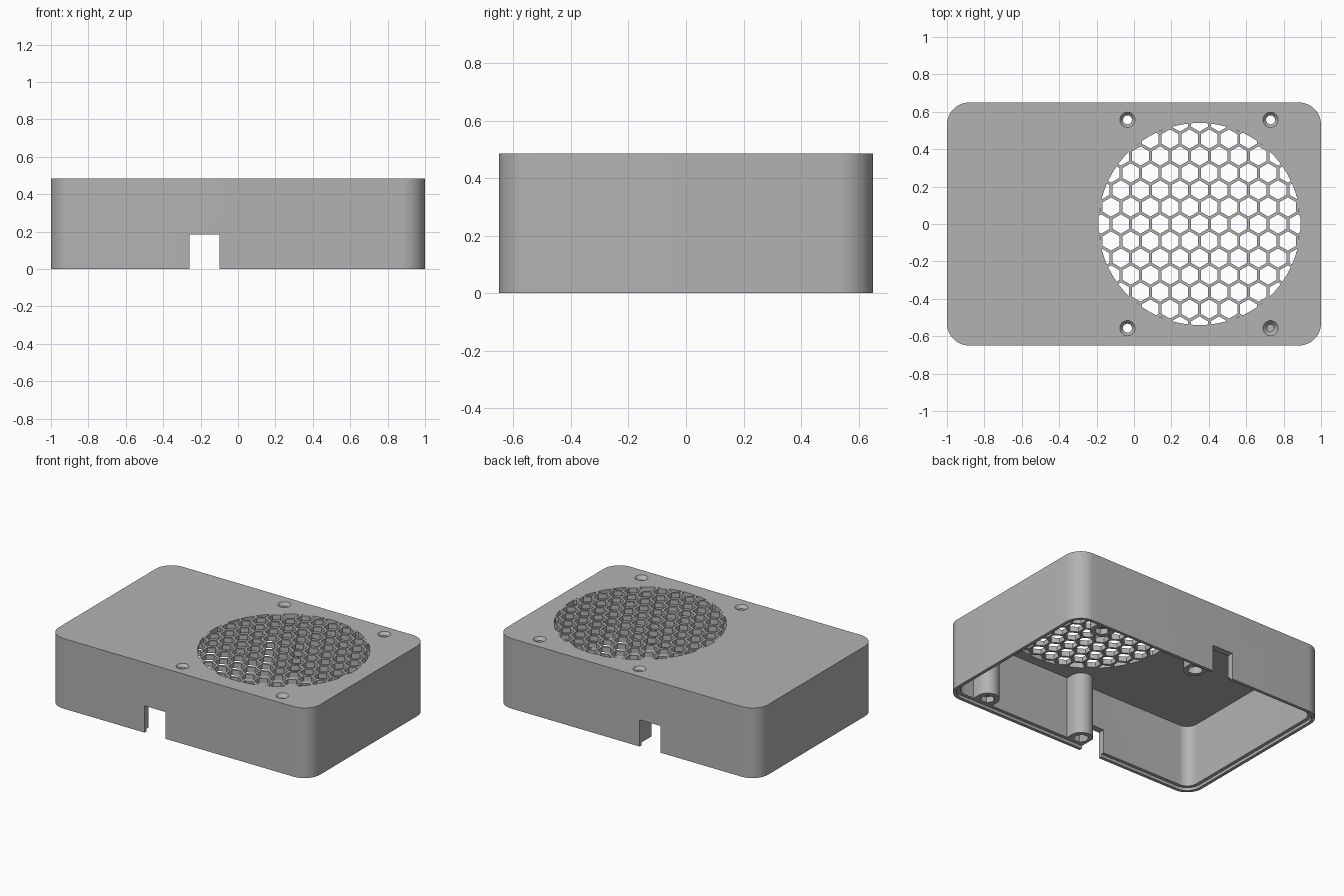
import bpy, bmesh, math
from mathutils import Matrix

if "Cube" in bpy.data.objects:
    bpy.data.objects.remove(bpy.data.objects["Cube"], do_unlink=True)

HX, HY, TOP = 1.0, 0.65, 0.485
CORNER, WALL, CEILING = 0.12, 0.045, 0.45
GRILLE_X, GRILLE_R = 0.35, 0.54

grey = bpy.data.materials.new("plain_grey")
grey.use_nodes = True
grey.diffuse_color = (0.45, 0.45, 0.45, 1)
grey.node_tree.nodes["Principled BSDF"].inputs["Base Color"].default_value = grey.diffuse_color


def finish(name, bm):
    mesh = bpy.data.meshes.new(name)
    bmesh.ops.recalc_face_normals(bm, faces=bm.faces)
    bm.to_mesh(mesh)
    bm.free()
    mesh.materials.append(grey)
    ob = bpy.data.objects.new(name, mesh)
    bpy.context.collection.objects.link(ob)
    return ob


def add_prism(bm, points, z0, z1):
    low = [bm.verts.new((x, y, z0)) for x, y in points]
    high = [bm.verts.new((x, y, z1)) for x, y in points]
    bm.faces.new(low[::-1])
    bm.faces.new(high)
    n = len(points)
    for i in range(n):
        j = (i + 1) % n
        bm.faces.new((low[i], low[j], high[j], high[i]))


def prism(name, points, z0, z1):
    bm = bmesh.new()
    add_prism(bm, points, z0, z1)
    return finish(name, bm)


def ring(cx, cy, r, n, start=0.0):
    return [(cx + r * math.cos(start + math.tau * i / n),
             cy + r * math.sin(start + math.tau * i / n)) for i in range(n)]


def rounded(inset, steps=12):
    r = CORNER - inset
    pts = []
    for k, (sx, sy) in enumerate(((1, 1), (-1, 1), (-1, -1), (1, -1))):
        for i in range(steps + 1):
            a = math.pi / 2 * (k + i / steps)
            pts.append((sx * (HX - CORNER) + r * math.cos(a),
                        sy * (HY - CORNER) + r * math.sin(a)))
    return pts


def cone(name, x, y, z0, z1, r0, r1):
    bm = bmesh.new()
    bmesh.ops.create_cone(bm, cap_ends=True, segments=32, radius1=r0, radius2=r1,
                          depth=z1 - z0, matrix=Matrix.Translation((x, y, (z0 + z1) / 2)))
    return finish(name, bm)


def combine(target, tool, operation="DIFFERENCE"):
    tool.hide_render = True
    mod = target.modifiers.new("shape", "BOOLEAN")
    mod.operation, mod.solver, mod.object = operation, "EXACT", tool
    bpy.context.view_layer.objects.active = target
    bpy.ops.object.modifier_apply(modifier=mod.name)
    bpy.data.objects.remove(tool, do_unlink=True)


def smooth(ob):
    bpy.ops.object.select_all(action="DESELECT")
    ob.select_set(True)
    bpy.context.view_layer.objects.active = ob
    bpy.ops.object.shade_smooth_by_angle(angle=math.radians(30))


# Hollow housing with a stepped rim for the lid
housing = prism("housing", rounded(0), 0, TOP)
combine(housing, prism("cavity", rounded(WALL), -0.1, CEILING))
combine(housing, prism("rim_step", rounded(0.022), -0.1, 0.02))

# Screw posts against the long walls
spots = [(x, y) for x in (-0.035, 0.73) for y in (-0.557, 0.557)]
for x, y in spots:
    side = math.copysign(1, y)
    r = 0.075
    post = [(x + r * math.cos(math.pi * i / 16), y - side * r * math.sin(math.pi * i / 16))
            for i in range(17)]
    post += [(x - r, side * (HY - 0.03)), (x + r, side * (HY - 0.03))]
    combine(housing, prism("post", post, 0.02, TOP - 0.015), "UNION")

# Countersunk screw holes with nut pockets below
for x, y in spots:
    combine(housing, cone("screw_hole", x, y, -0.1, TOP + 0.1, 0.024, 0.024))
    combine(housing, cone("countersink", x, y, TOP - 0.025, TOP + 0.005, 0.02, 0.045))
    combine(housing, prism("nut_pocket", ring(x, y, 0.046, 6), -0.1, 0.06))

# Cable notches through both long walls
notch = [(-0.26, -1), (-0.1, -1), (-0.1, 1), (-0.26, 1)]
combine(housing, prism("notch", notch, -0.1, 0.185))

# Round opening filled by a honeycomb grille
combine(housing, prism("opening", ring(GRILLE_X, 0, GRILLE_R, 96), 0.4, TOP + 0.1))
grille = prism("honeycomb_grille", ring(GRILLE_X, 0, GRILLE_R, 96), CEILING, TOP)
pitch = 0.105
cells = bmesh.new()
for row in range(-6, 7):
    for col in range(-6, 7):
        cx = (col + 0.5 * (row % 2)) * pitch
        cy = row * pitch * math.sqrt(3) / 2
        if math.hypot(cx, cy) < GRILLE_R + 0.05:
            add_prism(cells, ring(GRILLE_X + cx, cy, 0.0515, 6, math.pi / 6), 0.4, TOP + 0.1)
combine(grille, finish("cells", cells))

smooth(housing)
smooth(grille)
